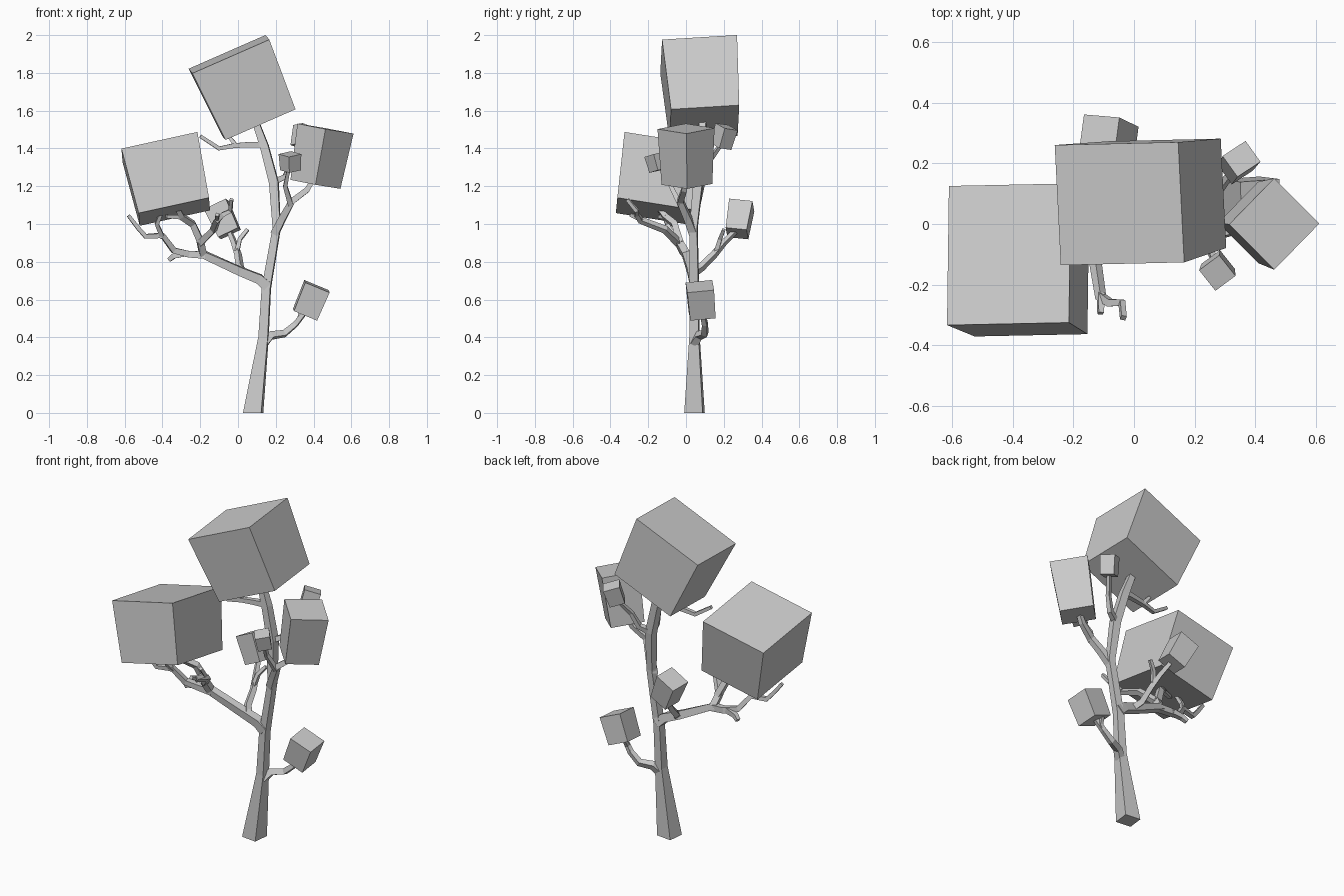
import bpy
import bmesh
from mathutils import Vector

default_cube = bpy.data.objects.get("Cube")
if default_cube:
    bpy.data.objects.remove(default_cube, do_unlink=True)

grey = bpy.data.materials.new("plain grey")
grey.use_nodes = True
shade = (0.6, 0.6, 0.6, 1)
grey.diffuse_color = shade
for node in grey.node_tree.nodes:
    if node.type == 'BSDF_PRINCIPLED':
        node.inputs["Base Color"].default_value = shade


def finish(name, bm):
    bmesh.ops.recalc_face_normals(bm, faces=bm.faces)
    mesh = bpy.data.meshes.new(name)
    bm.to_mesh(mesh)
    bm.free()
    mesh.materials.append(grey)
    obj = bpy.data.objects.new(name, mesh)
    bpy.context.collection.objects.link(obj)
    return obj


def square_ring(bm, centre, side, other, width, depth):
    corners = ((-1, -1), (1, -1), (1, 1), (-1, 1))
    return [bm.verts.new(centre + side * (a * width / 2) + other * (b * depth / 2))
            for a, b in corners]


def skin_rings(bm, rings):
    for low, high in zip(rings, rings[1:]):
        for i in range(4):
            j = (i + 1) % 4
            bm.faces.new((low[i], low[j], high[j], high[i]))
    bm.faces.new(rings[0])
    bm.faces.new(rings[-1])


def limb(name, points, widths, flat_base=False):
    """Square tube along points; widths run per point or from start to end."""
    pts = [Vector(p) for p in points]
    last = len(pts) - 1
    if len(widths) == 2:
        start, end = widths
        widths = [start + (end - start) * i / last for i in range(last + 1)]
    bm = bmesh.new()
    rings = []
    side = Vector((0.12, 1, 0))
    for i, p in enumerate(pts):
        before = (p - pts[max(i - 1, 0)]).normalized()
        after = (pts[min(i + 1, last)] - p).normalized()
        along = (before + after).normalized()
        side = (side - along * side.dot(along)).normalized()
        rings.append(square_ring(bm, p, side, along.cross(side), widths[i], widths[i]))
    if flat_base:
        for v in rings[0]:
            v.co.z = 0
    skin_rings(bm, rings)
    return finish(name, bm)


def leaf_block(name, base, tip, side, size, taper):
    """Box from base to tip, narrower at the base."""
    base, tip, side = Vector(base), Vector(tip), Vector(side)
    axis = (tip - base).normalized()
    side = (side - axis * side.dot(axis)).normalized()
    other = axis.cross(side)
    w, d = size
    bm = bmesh.new()
    skin_rings(bm, [square_ring(bm, base, side, other, w * taper, d * taper),
                    square_ring(bm, tip, side, other, w, d)])
    return finish(name, bm)


# Trunk
limb("trunk", [(.08, .045, 0), (.135, .045, .4), (.15, .045, .66), (.205, .04, .98),
               (.19, .065, 1.22), (.14, .08, 1.41), (.09, .09, 1.55)],
     [.098, .05, .045, .04, .048, .044, .034], flat_base=True)

# Low right branch
limb("low_branch", [(.14, .045, .37), (.175, .07, .41), (.245, .1, .42),
                    (.305, .1, .47), (.36, .085, .54)], (.042, .022))
limb("low_twig", [(.3, .1, .465), (.325, .1, .5), (.33, .12, .54)], (.024, .018))

# Long left branch and its forks
limb("left_branch", [(.155, .045, .67), (.11, .04, .71), (.01, .03, .75),
                     (-.185, 0, .84), (-.2, -.04, .91)], (.055, .036))
limb("left_inner_fork", [(-.2, -.04, .9), (-.13, -.11, .97), (-.11, -.24, 1.02),
                         (-.08, -.26, 1.05), (-.04, -.26, 1.07),
                         (-.035, -.31, 1.13)], (.034, .018))
limb("left_inner_twig", [(-.11, -.23, 1.02), (-.11, -.295, 1.05)], (.022, .018))
limb("left_block_fork", [(-.195, -.03, .9), (-.24, -.06, 1), (-.3, -.11, 1.04),
                         (-.32, -.14, 1.08)], (.036, .026))
limb("left_block_twig", [(-.29, -.1, 1.035), (-.38, -.14, 1.04)], (.024, .018))
limb("left_outer_fork", [(-.175, 0, .835), (-.26, 0, .84), (-.34, -.02, .86),
                         (-.4, -.06, .94), (-.49, -.08, .935), (-.53, -.09, .98),
                         (-.58, -.1, 1.045)], (.038, .018))
limb("left_drop_twig", [(-.28, 0, .845), (-.34, .01, .83), (-.365, .02, .81)], (.032, .022))
limb("left_rise_twig", [(-.4, -.06, .93), (-.43, -.1, 1), (-.41, -.12, 1.05)], (.024, .018))

# Back branch
limb("back_branch", [(.04, .035, .74), (.01, .08, .77), (0, .15, .84),
                     (-.02, .2, .9), (-.045, .26, .96)], (.036, .022))
limb("back_twig", [(-.005, .16, .855), (.01, .18, .92), (.05, .2, .97)], (.024, .018))

# Upper right branches
limb("right_branch", [(.195, .04, .95), (.235, .01, 1.03), (.285, -.03, 1.12),
                      (.365, -.01, 1.18), (.4, 0, 1.24)], (.042, .024))
limb("front_twig", [(.28, -.03, 1.1), (.25, -.08, 1.2), (.27, -.135, 1.3)], (.028, .016))
limb("rear_twig", [(.185, .065, 1.22), (.25, .095, 1.25), (.285, .12, 1.33),
                   (.335, .185, 1.42)], (.032, .018))

# Top left twigs
limb("top_branch", [(.13, .08, 1.42), (.06, .07, 1.42), (-.02, .06, 1.415),
                    (-.1, .05, 1.4), (-.2, .04, 1.465)], (.032, .018))
limb("top_twig", [(-.01, .06, 1.415), (-.045, .08, 1.46)], (.022, .016))

# Leaf blocks
leaf_block("top_leaf_block", (.11, .097, 1.537), (-.048, .067, 1.899),
           (.41, .01, .173), (.445, .398), .91)
leaf_block("left_leaf_block", (-.337, -.155, 1.065), (-.413, -.1, 1.407),
           (.4, .01, .098), (.412, .465), .925)
leaf_block("right_leaf_block", (.41, .005, 1.21), (.463, 0, 1.505),
           (.147, .152, -.03), (.214, .213), .89)
leaf_block("low_leaf_block", (.355, .085, .52), (.418, .073, .67),
           (.129, .01, -.055), (.14, .142), .95)
leaf_block("back_leaf_block", (-.045, .27, .95), (-.115, .295, 1.1),
           (.12, -.01, .06), (.13, .125), .9)
leaf_block("front_leaf_block", (.278, -.14, 1.285), (.275, -.162, 1.37),
           (.063, .05, 0), (.084, .088), .92)
leaf_block("rear_leaf_block", (.335, .185, 1.41), (.355, .215, 1.515),
           (.076, .05, -.03), (.095, .085), .92)
